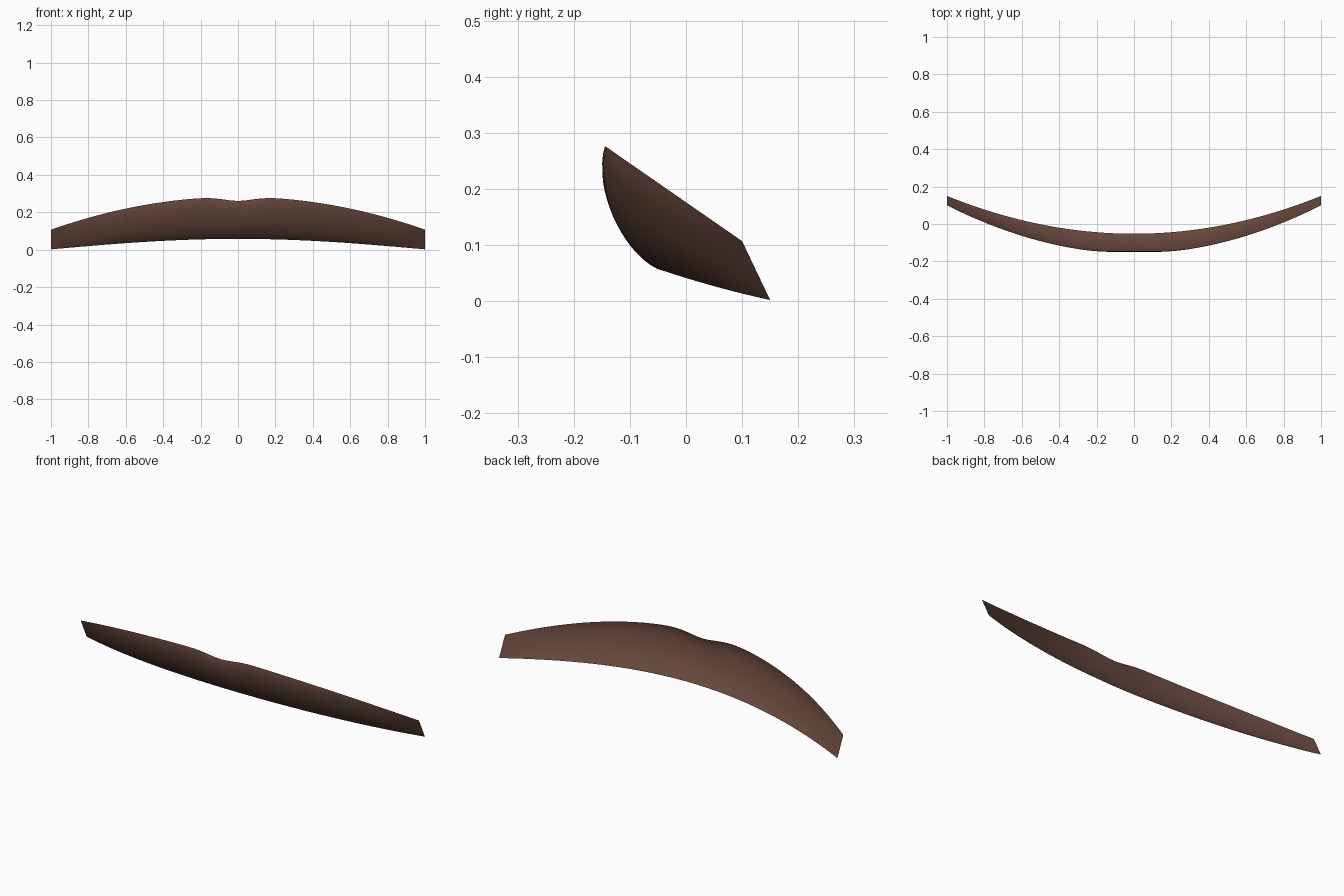
import bpy, bmesh, math
from mathutils import Vector

if "Cube" in bpy.data.objects:
    bpy.data.objects.remove(bpy.data.objects["Cube"])

NX, NT = 64, 16


def bump(x, w):
    return math.exp(-(x / w) ** 2)


def section(x):
    """Four Bezier control points of the strip's cross-section at x."""
    q = x * x
    low = Vector((x, -0.052 + 0.202 * q, 0.058 - 0.068 * q + 0.012 * q * q))
    top = Vector((x, -0.154 + 0.254 * q + 0.01 * bump(x, 0.15),
                  0.283 - 0.176 * q - 0.022 * bump(x, 0.11)))
    bulge = 1 - q                      # curled in the middle, flat at the tips
    p1 = low.lerp(top, 1 / 3) + bulge * Vector((0, -0.033, -0.037))
    p2 = low.lerp(top, 2 / 3) + bulge * Vector((0, -0.052, 0.014))
    return low, p1, p2, top


def bezier(p, t):
    s = 1 - t
    return p[0] * s**3 + p[1] * 3 * s * s * t + p[2] * 3 * s * t * t + p[3] * t**3


# Curved strip, lofted from tip to tip
bm = bmesh.new()
rows = []
for i in range(NX + 1):
    ctrl = section(-1 + 2 * i / NX)
    rows.append([bm.verts.new(bezier(ctrl, j / NT)) for j in range(NT + 1)])
for a, b in zip(rows, rows[1:]):
    for j in range(NT):
        f = bm.faces.new((a[j], b[j], b[j + 1], a[j + 1]))
        f.smooth = True
mesh = bpy.data.meshes.new("curved_strip")
bm.to_mesh(mesh)
bm.free()

brown = bpy.data.materials.new("dark brown")
brown.diffuse_color = (0.13, 0.062, 0.042, 1)
brown.use_nodes = True
brown.node_tree.nodes["Principled BSDF"].inputs["Base Color"].default_value = brown.diffuse_color
mesh.materials.append(brown)
strip = bpy.data.objects.new("curved_strip", mesh)
bpy.context.collection.objects.link(strip)
